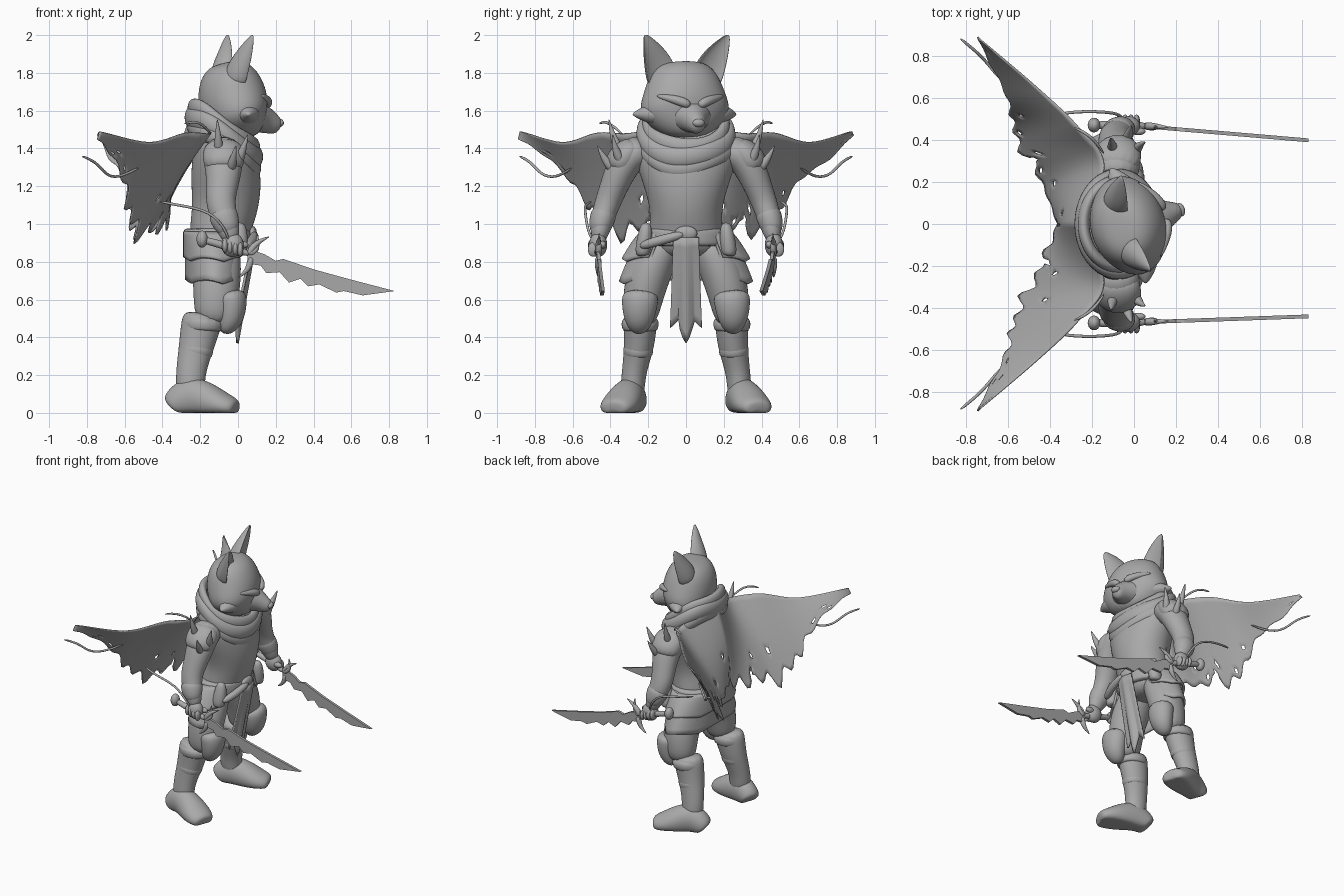
import bpy, bmesh, math, random
from mathutils import Vector, Matrix

random.seed(4)
if "Cube" in bpy.data.objects:
    bpy.data.objects.remove(bpy.data.objects["Cube"])

clay = bpy.data.materials.new("plain_grey")
clay.use_nodes = True
grey = (0.4, 0.4, 0.4, 1)
clay.diffuse_color = grey
clay.node_tree.nodes["Principled BSDF"].inputs["Base Color"].default_value = grey

# The head is turned a little toward its own left
HEAD = Matrix.Rotation(math.radians(17), 4, 'Z')
SIDES = {"left": 1, "right": -1}


def finish(name, bm, matrix=None, subdivide=0, thickness=0, smooth=True):
    """Turn a bmesh into a named object with its modifiers."""
    if matrix:
        bm.transform(matrix)
    bmesh.ops.recalc_face_normals(bm, faces=bm.faces)
    for face in bm.faces:
        face.smooth = smooth
    mesh = bpy.data.meshes.new(name)
    bm.to_mesh(mesh)
    bm.free()
    mesh.materials.append(clay)
    obj = bpy.data.objects.new(name, mesh)
    bpy.context.collection.objects.link(obj)
    if thickness:
        obj.modifiers.new("cloth", 'SOLIDIFY').thickness = thickness
    if subdivide:
        modifier = obj.modifiers.new("smooth", 'SUBSURF')
        modifier.levels = modifier.render_levels = subdivide


def loft(name, stations, side=1, axis='X', matrix=None, sides=14, shape=None):
    """Skin rings along a path; station = x, y, z, radius on axis, radius across."""
    bm = bmesh.new()
    path = [Vector((x, y * side, z)) for x, y, z, a, b in stations]
    ref = Vector((1, 0, 0)) if axis == 'X' else Vector((0, 0, 1))
    rings = []
    for i, centre in enumerate(path):
        tangent = (path[min(i + 1, len(path) - 1)] - path[max(i - 1, 0)]).normalized()
        n = (ref - tangent * tangent.dot(ref)).normalized()
        m = tangent.cross(n)
        a, b = stations[i][3:]
        ring = []
        for k in range(sides):
            angle = math.tau * k / sides
            c = shape(math.cos(angle)) if shape else math.cos(angle)
            p = centre + n * a * c + m * b * math.sin(angle)
            p.z = max(p.z, 0)
            ring.append(bm.verts.new(p))
        rings.append(ring)
    for low, high in zip(rings, rings[1:]):
        for k in range(sides):
            j = (k + 1) % sides
            bm.faces.new((low[k], low[j], high[j], high[k]))
    bm.faces.new(rings[0])
    bm.faces.new(rings[-1])
    finish(name, bm, matrix, subdivide=2)


def rod(name, points, radii, side=1, axis='Z', matrix=None):
    loft(name, [(*p, r, r) for p, r in zip(points, radii)], side, axis, matrix, sides=8)


def blob(name, centre, size, side=1, matrix=None):
    bm = bmesh.new()
    bmesh.ops.create_uvsphere(bm, u_segments=20, v_segments=12, radius=1)
    x, y, z = centre
    place = Matrix.Translation((x, y * side, z)) @ Matrix.Diagonal((*size, 1))
    finish(name, bm, matrix @ place if matrix else place)


def sheet(name, surface, columns, rows, thickness, holes=0):
    """Cloth from a function of u and v, with random small holes."""
    bm = bmesh.new()
    grid = [[bm.verts.new(surface(i / columns, j / rows)) for j in range(rows + 1)]
            for i in range(columns + 1)]
    for i in range(columns):
        for j in range(rows):
            if j > rows / 2 and random.random() < holes:
                continue
            bm.faces.new((grid[i][j], grid[i + 1][j], grid[i + 1][j + 1], grid[i][j + 1]))
    finish(name, bm, thickness=thickness)


def spline(keys, t):
    """Smooth curve through evenly spaced keys."""
    t *= len(keys) - 1
    i = min(int(t), len(keys) - 2)
    f = t - i
    a, b, c, d = (Vector(keys[min(max(k, 0), len(keys) - 1)]) for k in range(i - 1, i + 3))
    return b + (c - a) * f / 2 + (a * 2 - b * 5 + c * 4 - d) * f * f / 2 \
        + (b * 3 - a - c * 3 + d) * f ** 3 / 2


# Torso, belt and sheath
loft("torso", [(-.12, 0, .82, .14, .2), (-.1, 0, .96, .16, .2), (-.07, 0, 1.07, .175, .188),
               (-.06, 0, 1.2, .19, .225), (-.07, 0, 1.34, .18, .275), (-.08, 0, 1.43, .15, .275),
               (-.08, 0, 1.5, .12, .2), (-.07, 0, 1.56, .09, .13)], sides=20)
loft("belt", [(-.11, 0, z, .17 + g, .215 + g) for z, g in
              ((.88, 0), (.89, .012), (.97, .012), (.98, 0))], sides=24)
blob("belt_buckle", (.075, 0, .95), (.025, .06, .04))
rod("belt_sheath", [(.04, -.25, .88), (.08, -.15, .91), (.09, 0, .95)], (.025, .03, .025))

# Cowl of tilted cloth folds, dipping at the throat
for i, (height, length, width, fold) in enumerate(
        ((1.425, .17, .24, .05), (1.475, .175, .23, .06), (1.525, .165, .205, .05))):
    bm = bmesh.new()
    ring = []
    for k in range(36):
        a = math.tau * k / 36
        out = Vector((math.cos(a), math.sin(a), 0))
        dip = .1 * out.x + (.03 * out.x ** 4 if out.x > 0 else 0)
        base = Vector((-.075 + length * out.x, width * out.y,
                       height - dip + .012 * math.sin(3 * a + i)))
        ring.append([bm.verts.new(base + (out * math.cos(b) * .6 + Vector((0, 0, math.sin(b)))) * fold)
                     for b in (math.tau * q / 10 for q in range(10))])
    for k in range(36):
        for q in range(10):
            n, r = (k + 1) % 36, (q + 1) % 10
            bm.faces.new((ring[k][q], ring[n][q], ring[n][r], ring[k][r]))
    finish("cowl_fold", bm, subdivide=1)

# Head, muzzle, brows, cheek fur and ears
loft("skull", [(0, 0, 1.45, .1, .1), (0, 0, 1.51, .14, .18), (-.02, 0, 1.57, .17, .24),
               (-.025, 0, 1.63, .18, .245), (-.035, 0, 1.7, .18, .22), (-.05, 0, 1.78, .155, .19),
               (-.06, 0, 1.835, .11, .145), (-.065, 0, 1.855, .05, .08)], matrix=HEAD, sides=20)
loft("muzzle", [(.04, 0, 1.58, .11, .17), (.12, 0, 1.565, .085, .1), (.18, 0, 1.535, .062, .055),
                (.235, 0, 1.51, .04, .036)], axis='Z', matrix=HEAD)
blob("nose", (.23, 0, 1.535), (.022, .033, .022), matrix=HEAD)
for label, s in SIDES.items():
    rod(label + "_brow", [(.155, .02, 1.625), (.145, .08, 1.655), (.07, .19, 1.68)],
        (.025, .03, .012), s, matrix=HEAD)
    loft(label + "_cheek_fur", [(.0, .14, 1.58, .07, .09), (-.01, .22, 1.585, .05, .06),
                                (-.03, .29, 1.58, .006, .008)], s, 'Z', HEAD, 10)
    loft(label + "_ear", [(-.03, .11, 1.73, .1, .09), (-.015, .14, 1.83, .085, .085),
                          (0, .175, 1.9, .058, .064), (.01, .205, 1.955, .037, .038),
                          (.015, .232, 2.003, .008, .01)], s, matrix=HEAD,
         shape=lambda c: c if c < .1 else .25 - c * .45)

# Legs, boots and knee guards
for label, s in SIDES.items():
    loft(label + "_thigh", [(-.13, .24, .46, .09, .08), (-.12, .235, .57, .12, .105),
                            (-.11, .21, .7, .13, .12), (-.12, .16, .82, .14, .115),
                            (-.12, .1, .92, .12, .09)], s)
    loft(label + "_boot_shaft", [(-.25, .285, .06, .08, .07), (-.255, .28, .2, .078, .063),
                                 (-.225, .25, .33, .093, .08), (-.2, .243, .45, .108, .09),
                                 (-.18, .24, .53, .112, .098)], s)
    for x, y, z, size in ((-.19, .243, .48, .112), (-.225, .253, .34, .092)):
        loft(label + "_boot_band", [(x, y, z - .05, size - .012, size - .025),
                                    (x, y, z - .035, size, size - .012),
                                    (x + .01, y, z + .04, size + .006, size - .004)], s)
    loft(label + "_foot", [(-.35, .27, .035, .055, .06), (-.34, .275, .05, .08, .075),
                           (-.26, .29, .09, .12, .08), (-.16, .325, .065, .1, .1),
                           (-.08, .355, .04, .07, .105), (-.025, .38, .025, .055, .085),
                           (-.008, .386, .02, .035, .055)], s, 'Z')
    loft(label + "_knee_guard", [(-.08, .25, .42, .03, .035), (-.04, .25, .48, .07, .08),
                                 (-.03, .245, .58, .085, .1), (-.045, .24, .65, .085, .1)], s)

    # Arms, bracers and shoulder spikes
    loft(label + "_arm", [(-.08, .2, 1.4, .1, .09), (-.08, .29, 1.37, .115, .095),
                          (-.075, .345, 1.29, .1, .088), (-.085, .385, 1.19, .085, .075),
                          (-.095, .42, 1.1, .08, .07), (-.06, .45, 1.0, .068, .06),
                          (-.03, .465, .9, .045, .04)], s)
    loft(label + "_bracer", [(-.09, .425, 1.08, .085, .076), (-.065, .45, 1.01, .076, .068),
                             (-.04, .463, .94, .054, .05)], s)
    loft(label + "_shoulder_guard", [(-.08, .25, 1.43, .1, .06), (-.075, .33, 1.36, .12, .09),
                                     (-.075, .375, 1.27, .1, .082)], s)
    for root, tip in (((-.1, .34, 1.36), (-.11, .41, 1.56)), ((.0, .34, 1.32), (.055, .39, 1.48)),
                      ((-.04, .38, 1.28), (-.01, .47, 1.42))):
        middle = Vector(root).lerp(Vector(tip), .5) + Vector((0, .012, 0))
        rod(label + "_shoulder_spike", [root, middle, tip], (.035, .02, .002), s, 'X')

    # Fist around the hilt
    blob(label + "_palm", (-.03, .465, .89), (.06, .048, .065), s)
    for k in range(4):
        blob(label + "_finger", (.012 - .027 * k, .49, .865 + .007 * k), (.016, .03, .038), s)
    blob(label + "_thumb", (.02, .44, .89), (.035, .018, .02), s)

    # Sword: hilt, horned guard and ragged blade
    rod(label + "_hilt", [(-.2, .47, .92), (-.1, .47, .895), (.08, .465, .835)], (.022, .022, .024), s)
    blob(label + "_pommel", (-.19, .47, .92), (.03, .035, .045), s)
    for path in ([(.05, .465, .83), (.09, .465, .9), (.17, .46, .935)],
                 [(.07, .465, .83), (.06, .465, .76), (0, .465, .715)],
                 [(.05, .465, .84), (.11, .46, .86), (.1, .46, .96)]):
        rod(label + "_guard_horn", path, (.024, .018, .003), s, 'X')
    drift = .085 if s > 0 else .035
    outline = [(.05, .87), (.14, .84), (.2, .805), (.24, .815), (.4, .76), (.6, .705), (.83, .645),
               (.66, .622), (.56, .645), (.52, .637), (.43, .68), (.37, .67), (.33, .71),
               (.27, .69), (.22, .745), (.15, .74), (.12, .78), (.05, .79)]
    bm = bmesh.new()
    blade = bm.faces.new([bm.verts.new((x, s * (.468 - drift * x) - .009, z)) for x, z in outline])
    moved = bmesh.ops.extrude_face_region(bm, geom=[blade])["geom"]
    bmesh.ops.translate(bm, vec=(0, .018, 0), verts=[g for g in moved if isinstance(g, bmesh.types.BMVert)])
    finish(label + "_blade", bm, smooth=False)

    # Belt pouch, loose cords
    loft(label + "_pouch", [(.0, .225, .83, .03, .03), (.0, .23, .85, .05, .045),
                            (.01, .215, .95, .045, .04), (.01, .21, 1.01, .025, .025)], s)
    cords = ([(-.42, .5, 1.12), (-.32, .535, 1.1), (-.14, .535, 1.07), (-.06, .52, .96), (-.05, .49, .91)],
             [(-.52, .6, 1.3), (-.64, .69, 1.24), (-.7, .77, 1.26), (-.75, .82, 1.33), (-.83, .885, 1.36)],
             [(-.14, .33, 1.47), (-.2, .42, 1.55), (-.29, .46, 1.53)])
    for cord in cords:
        rod(label + "_cord", cord, [.008] * len(cord), s)

# Layered hip skirt, open at the front
for layer, (drop, flare) in enumerate(((.7, .355), (.82, .33))):
    def skirt(u, v):
        a = math.radians(36 + 288 * u)
        hem = drop - .015 + .02 * abs(math.sin(2.5 * a))
        return (-.12 + (.16 + .01 * layer) * math.cos(a),
                (.23 + .01 * layer + (flare - .23) * v ** .8) * math.sin(a), .96 + (hem - .96) * v)
    sheet("hip_skirt", skirt, 48, 8, .016)


# Front tabard with a pointed middle
def tabard(u, v):
    w = abs(2 * u - 1)
    end = .37 + .25 * w if w < .4 else .53 - .08 * w
    return (.09 - .1 * v - .015 * w, (2 * u - 1) * (.065 + .02 * v), .93 + (end - .93) * v)


sheet("front_tabard", tabard, 20, 10, .014)

# Torn cape, spread like wings behind the shoulders
top = [(-.25, 0, 1.56), (-.14, .28, 1.48), (-.27, .47, 1.48), (-.47, .66, 1.43), (-.73, .88, 1.49)]
hem = [(-.36, 0, .98), (-.45, .2, .95), (-.57, .42, .95), (-.61, .61, 1.22), (-.74, .89, 1.46)]
tears = [(random.uniform(.83, .92) if i % 2 else random.uniform(.96, 1.06), 0) for i in range(35)]


def cape(u, v):
    w = 2 * u - 1
    reach = v * spline(tears, u)[0]
    p = spline(top, abs(w)).lerp(spline(hem, abs(w)), reach)
    p.x -= .03 * math.sin(math.pi * min(reach, 1)) * (1 - abs(w))
    p.z += .012 * math.sin(20 * w) * v
    return (p.x, math.copysign(p.y, w), p.z)


sheet("torn_cape", cape, 96, 16, .008, holes=.025)
